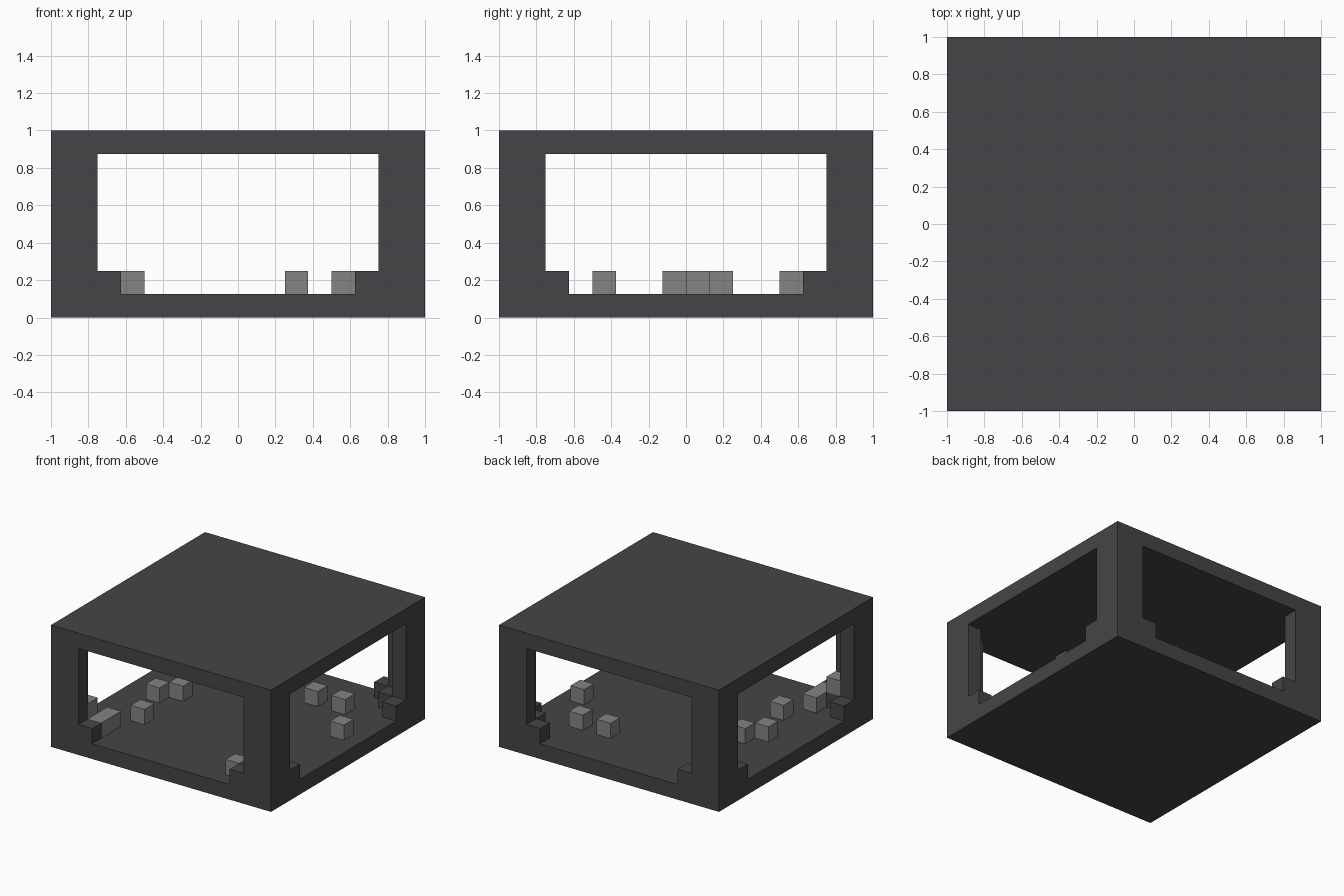
import bpy
import bmesh
from mathutils import Matrix, Vector
from math import pi

cube = bpy.data.objects.get("Cube")
if cube:
    bpy.data.objects.remove(cube, do_unlink=True)

U = 0.125          # one block
HALF = 8           # half the room width in blocks


def make_material(name, colour):
    mat = bpy.data.materials.new(name)
    mat.use_nodes = True
    mat.diffuse_color = colour
    bsdf = next(n for n in mat.node_tree.nodes if n.type == 'BSDF_PRINCIPLED')
    bsdf.inputs["Base Color"].default_value = colour
    bsdf.inputs["Roughness"].default_value = 0.9
    return mat


dark_stone = make_material("dark_stone", (0.06, 0.058, 0.065, 1))
grey_stone = make_material("grey_stone", (0.23, 0.23, 0.23, 1))


def prism(name, outline, bottom, top, mat, turn=0):
    """Extrude an outline, in blocks from the room's corner, and turn it about z."""
    bm = bmesh.new()
    face = bm.faces.new([bm.verts.new((x - HALF, y - HALF, bottom)) for x, y in outline])
    ext = bmesh.ops.extrude_face_region(bm, geom=[face])
    verts = [v for v in ext["geom"] if isinstance(v, bmesh.types.BMVert)]
    bmesh.ops.translate(bm, verts=verts, vec=Vector((0, 0, top - bottom)))
    bmesh.ops.recalc_face_normals(bm, faces=bm.faces)
    bm.transform(Matrix.Scale(U, 4) @ Matrix.Rotation(turn * pi / 2, 4, 'Z'))
    mesh = bpy.data.meshes.new(name)
    bm.to_mesh(mesh)
    bm.free()
    mesh.materials.append(mat)
    obj = bpy.data.objects.new(name, mesh)
    bpy.context.collection.objects.link(obj)
    return obj


def rect(x, y, w, d):
    return [(x, y), (x + w, y), (x + w, y + d), (x, y + d)]


# Floor and roof slabs
room = rect(0, 0, 16, 16)
prism("floor", room, 0, 1, dark_stone)
prism("roof", room, 7, 8, dark_stone)

# Corner posts: a stepped footing below an L-shaped pillar
footing = [(0, 0), (3, 0), (3, 1), (2, 1), (2, 2), (1, 2), (1, 3), (0, 3)]
pillar = [(0, 0), (2, 0), (2, 1), (1, 1), (1, 2), (0, 2)]
for turn in range(4):
    prism(f"corner_footing_{turn + 1}", footing, 1, 2, dark_stone, turn)
    prism(f"corner_pillar_{turn + 1}", pillar, 2, 7, dark_stone, turn)

# Loose rubble blocks on the floor
rubble = [(3, 4), (2, 7), (3, 8), (14, 9), (12, 12), (10, 12), (12, 1)]
for n, (x, y) in enumerate(rubble):
    prism(f"rubble_block_{n + 1}", rect(x, y, 1, 1), 1, 2, grey_stone)

# Rubble heap in one corner
prism("rubble_heap", rect(2, 1, 1, 2), 1, 2, grey_stone)
prism("rubble_heap_top", rect(1, 1, 1, 1), 2, 3, grey_stone)
